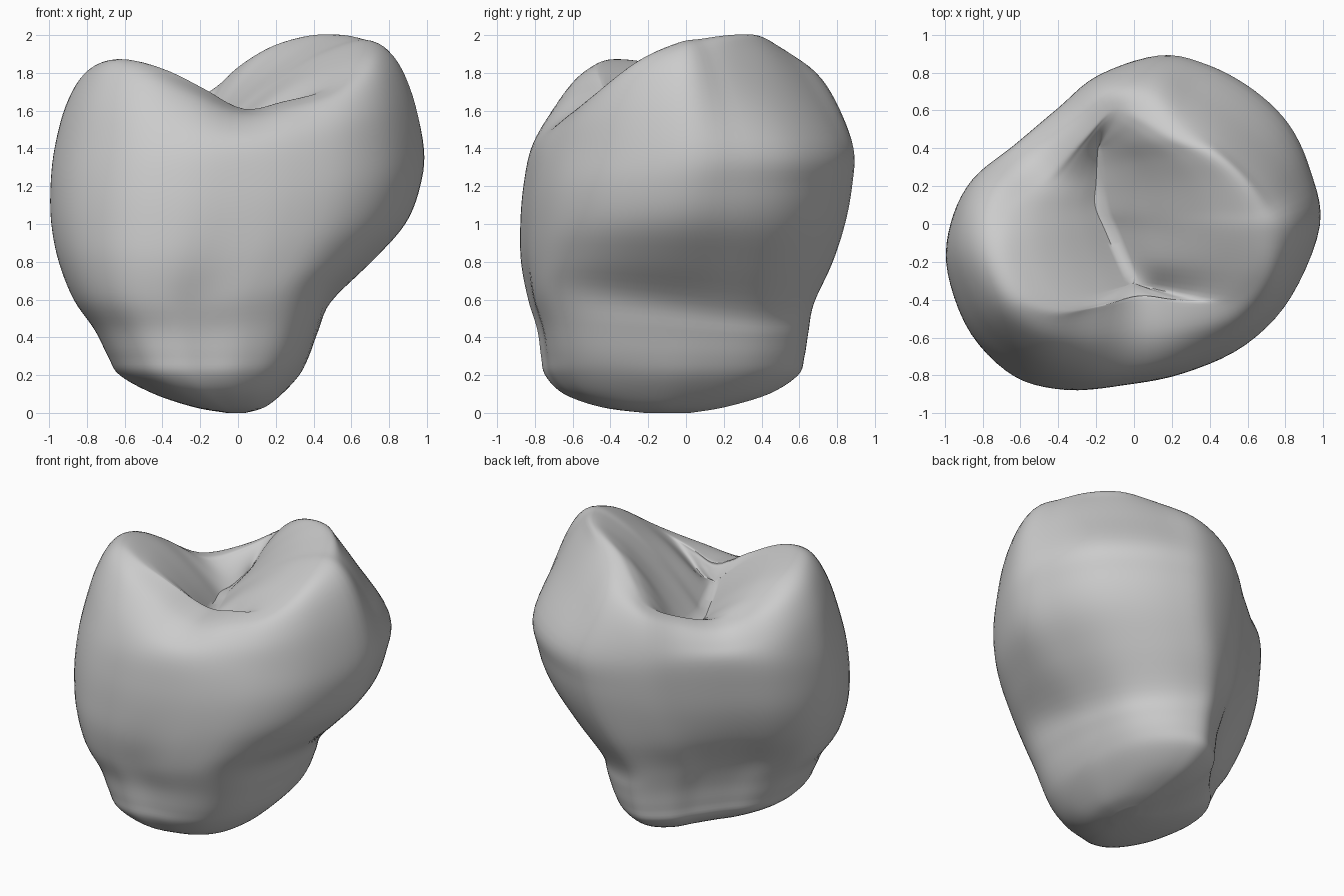
import bpy
import bmesh
import math
from mathutils import Vector

if "Cube" in bpy.data.objects:
    bpy.data.objects.remove(bpy.data.objects["Cube"], do_unlink=True)

# Widest outline (x, y) and chewing-edge crest (x, y, z), counter-clockwise
CONTOUR = [
    (0.985, -0.03, 0.69, -0.04, 1.96), (0.93, 0.26, 0.65, 0.08, 1.98),
    (0.81, 0.51, 0.56, 0.23, 2), (0.62, 0.7, 0.41, 0.37, 2),
    (0.38, 0.84, 0.22, 0.47, 1.95), (0.13, 0.9, 0.04, 0.58, 1.85),
    (-0.2, 0.8, -0.11, 0.62, 1.73), (-0.42, 0.62, -0.27, 0.46, 1.63),
    (-0.65, 0.42, -0.45, 0.27, 1.59), (-0.87, 0.23, -0.64, 0.12, 1.71),
    (-0.97, 0, -0.7, -0.05, 1.81), (-0.98, -0.25, -0.69, -0.23, 1.86),
    (-0.85, -0.57, -0.6, -0.41, 1.87), (-0.6, -0.8, -0.42, -0.49, 1.82),
    (-0.3, -0.88, -0.2, -0.46, 1.72), (0, -0.86, 0.03, -0.4, 1.61),
    (0.3, -0.78, 0.25, -0.42, 1.65), (0.6, -0.63, 0.5, -0.41, 1.72),
    (0.83, -0.39, 0.66, -0.24, 1.87),
]
# Side profile: height, then left, right, front and back limits
LEVELS = [
    (0, -0.06, 0.04, -0.22, 0.02), (0.03, -0.23, 0.14, -0.45, 0.2),
    (0.1, -0.44, 0.23, -0.65, 0.43), (0.2, -0.62, 0.32, -0.75, 0.58),
    (0.3, -0.68, 0.37, -0.77, 0.61), (0.44, -0.75, 0.42, -0.79, 0.63),
    (0.6, -0.86, 0.49, -0.84, 0.66), (0.8, -0.94, 0.7, -0.88, 0.76),
    (1, -0.98, 0.88, -0.885, 0.83), (1.2, -0.985, 0.96, -0.87, 0.87),
    (1.4, -0.965, 0.98, -0.83, 0.88),
]
STEPS = 5


def spline(points, cyclic):
    """Smooth a list of vectors with a Catmull-Rom curve."""
    count = len(points)
    result = []

    def at(i):
        return points[i % count] if cyclic else points[max(0, min(count - 1, i))]

    for i in range(count if cyclic else count - 1):
        a, b, c, d = (at(i + k) for k in (-1, 0, 1, 2))
        for s in range(STEPS):
            t = s / STEPS
            result.append(b + (c - a) * (t / 2)
                          + (a * 2 - b * 5 + c * 4 - d) * (t * t / 2)
                          + (b * 3 - a - c * 3 + d) * (t ** 3 / 2))
    if not cyclic:
        result.append(points[-1])
    return result


def wall_point(u, v, level):
    """Point of the side wall; the neck corners are squarer than the crown."""
    z, left, right, front, back = level
    fade = (1 - z / 1.6) * min(1, z / 0.35)
    waist = math.exp(-((z - 0.6) / 0.2) ** 2)
    x = (left + right + u * (right - left)) / 2
    y = (front + back + v * (back - front)) / 2
    # The neck line slopes down towards the back on the overhanging side
    z -= 0.12 * v * max(0, u) * waist
    if u * v > 0:
        push = fade * u * v * (0.1 if u > 0 else -0.04)
        return Vector((x + push, y + push, z))
    push = -(0.17 * fade + 0.1 * waist) * u * v
    return Vector((x + push, y - push, z))


def groove_point(crest):
    """Nearest spot on the central valley for a point of the crest."""
    y = max(-0.31, min(0.4, crest.y * 0.8))
    x = -0.19 if y > 0.1 else -0.19 + (0.1 - y) * 0.45
    return Vector((x, y, 1.45 + 0.45 * (y - 0.05) ** 2))


def furrow(p):
    """Depth of the small side furrow that crosses the tall cusp."""
    along = max(0, min(1, p.x / 0.15)) * max(0, min(1, (0.65 - p.x) / 0.2))
    return 0.1 * along * math.exp(-((p.y + 0.31) / 0.06) ** 2)


def column(row):
    """One vertical strip from the root end over the crest to the valley."""
    ox, oy, cx, cy, cz = row
    points = [wall_point(ox / 0.985, oy / 0.895, level) for level in LEVELS]
    wall, crest = points[-1], Vector((cx, cy, cz))
    # Shoulder between wall and crest: round, but straight behind the tall cusp
    straight = max(0, ox * oy) * (2 if ox > 0 else 0.5)
    for angle in (30, 60):
        a = math.radians(angle)
        out = math.cos(a) * 0.93
        out += (1 - math.sin(a) - out) * straight
        flat = crest.lerp(wall, out)
        points.append(Vector((flat.x, flat.y, wall.z + (cz - wall.z) * math.sin(a))))
    points.append(crest)
    # Convex inner slope down to the valley
    valley = groove_point(crest)
    for t in (0.25, 0.5, 0.75, 0.96):
        p = crest.lerp(valley, t)
        p.z = cz + (valley.z - cz) * t ** 1.6
        p.z -= furrow(p)
        points.append(p)
    return spline(points, False)


# Tooth crown: smooth strips joined into rings
columns = [column(row) for row in CONTOUR]
rings = [spline(list(ring), True) for ring in zip(*columns)]
bm = bmesh.new()
verts = [[bm.verts.new(p) for p in ring] for ring in rings]
for low, high in zip(verts, verts[1:]):
    for i in range(len(low)):
        j = (i + 1) % len(low)
        bm.faces.new((low[i], low[j], high[j], high[i]))
caps = [bm.faces.new(verts[0][::-1]), bm.faces.new(verts[-1])]
bmesh.ops.triangulate(bm, faces=caps)
bmesh.ops.recalc_face_normals(bm, faces=bm.faces)

mesh = bpy.data.meshes.new("tooth_crown")
bm.to_mesh(mesh)
bm.free()
crown = bpy.data.objects.new("tooth_crown", mesh)
bpy.context.collection.objects.link(crown)

# Plain grey surface
grey = bpy.data.materials.new("plain_grey")
grey.use_nodes = True
colour = (0.6, 0.6, 0.6, 1)
grey.diffuse_color = colour
grey.node_tree.nodes["Principled BSDF"].inputs["Base Color"].default_value = colour
mesh.materials.append(grey)

bpy.context.view_layer.objects.active = crown
crown.select_set(True)
bpy.ops.object.shade_smooth_by_angle(angle=math.radians(50))
